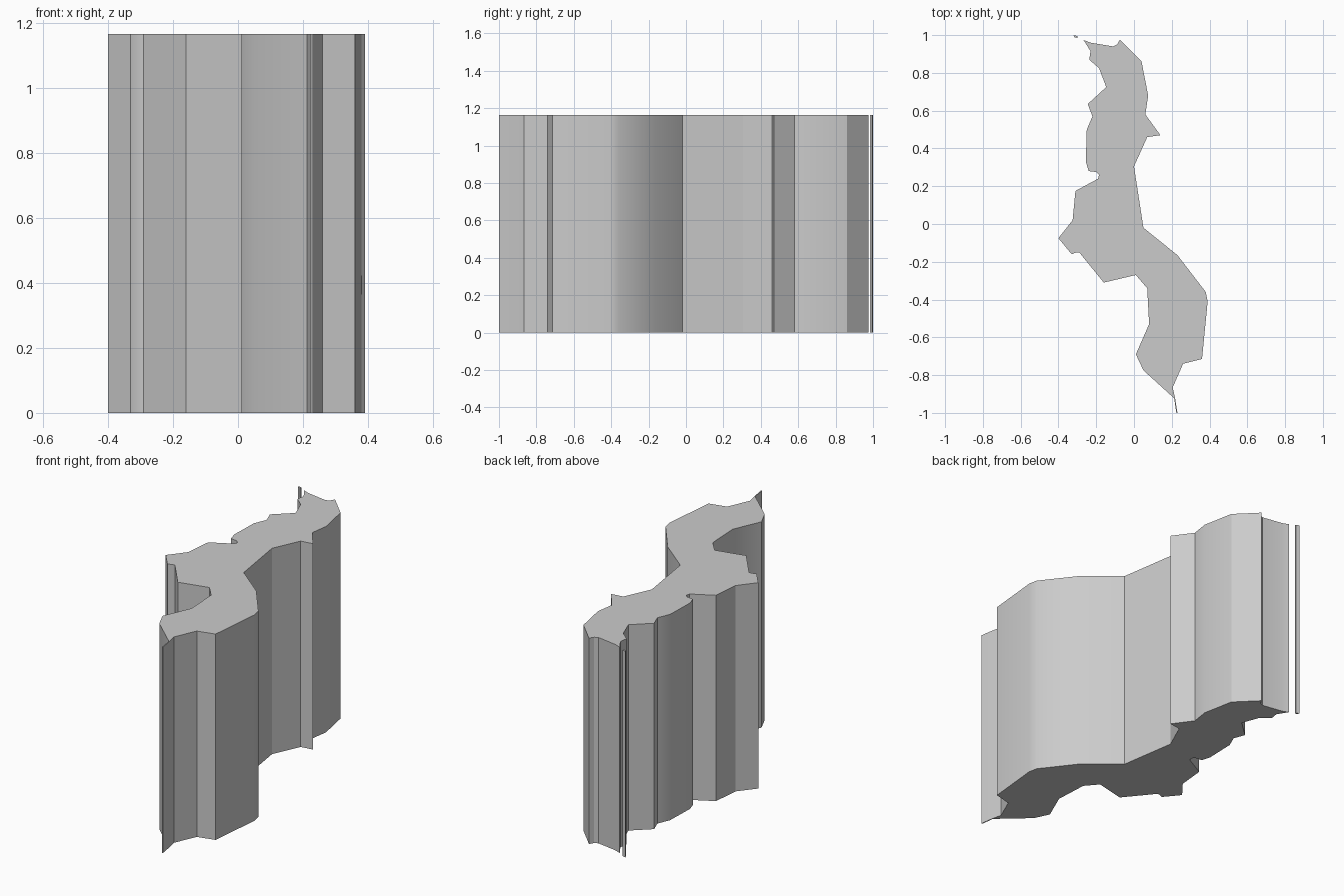
import bpy
import bmesh
from math import radians

# Remove the default object
default = bpy.data.objects.get("Cube")
if default:
    bpy.data.objects.remove(default, do_unlink=True)

HEIGHT = 1.165

# Plan outlines, split by side of the winding block
BACK_END = [(-.23, .96), (-.11, .94), (-.09, .95), (-.075, .975)]
LEFT_SIDE = [(.04, .86), (.075, .68), (.06, .58), (.14, .47), (.07, .46),
             (0, .305), (.05, -.02), (.23, -.165), (.38, -.36), (.39, -.41),
             (.36, -.715), (.26, -.74), (.205, -.865), (.218, -.925)]
FRONT_TIP = [(.23, -1), (.224, -1), (.213, -.923)]
RIGHT_SIDE = [(.05, -.775), (.01, -.69), (.08, -.53), (.07, -.34),
              (.01, -.27), (-.16, -.31), (-.29, -.15), (-.305, -.15),
              (-.33, -.16), (-.4, -.075), (-.325, .02), (-.31, .175),
              (-.19, .24), (-.185, .26), (-.2, .275), (-.24, .28),
              (-.255, .33), (-.25, .5), (-.22, .57), (-.245, .635),
              (-.147, .725), (-.185, .825), (-.237, .87), (-.23, .915),
              (-.267, .974)]
SLIVER = [(-.32, 1), (-.3, .995), (-.3, .985), (-.315, .988)]


def make_material(name, grey):
    """Create one flat grey material."""
    material = bpy.data.materials.new(name)
    material.use_nodes = True
    colour = (grey, grey, grey, 1)
    material.diffuse_color = colour
    shader = material.node_tree.nodes["Principled BSDF"]
    shader.inputs["Base Color"].default_value = colour
    return material


def extrude_outline(name, outline, material):
    """Raise a flat outline into an upright prism with closed ends."""
    bm = bmesh.new()
    base = bm.faces.new([bm.verts.new((x, y, 0)) for x, y in outline])
    raised = bmesh.ops.extrude_face_region(bm, geom=[base], use_keep_orig=True)
    top = [v for v in raised["geom"] if isinstance(v, bmesh.types.BMVert)]
    bmesh.ops.translate(bm, verts=top, vec=(0, 0, HEIGHT))
    bmesh.ops.recalc_face_normals(bm, faces=bm.faces)
    mesh = bpy.data.meshes.new(name)
    bm.to_mesh(mesh)
    bm.free()
    mesh.materials.append(material)
    obj = bpy.data.objects.new(name, mesh)
    bpy.context.collection.objects.link(obj)

    # Soften the gentle bends and keep the corners crisp
    bpy.ops.object.select_all(action="DESELECT")
    obj.select_set(True)
    bpy.context.view_layer.objects.active = obj
    bpy.ops.object.shade_smooth_by_angle(angle=radians(30))
    return obj


stone = make_material("light grey", .6)

# Main winding block and the small detached strip behind it
extrude_outline("winding_block", BACK_END + LEFT_SIDE + FRONT_TIP + RIGHT_SIDE, stone)
extrude_outline("detached_strip", SLIVER, stone)
